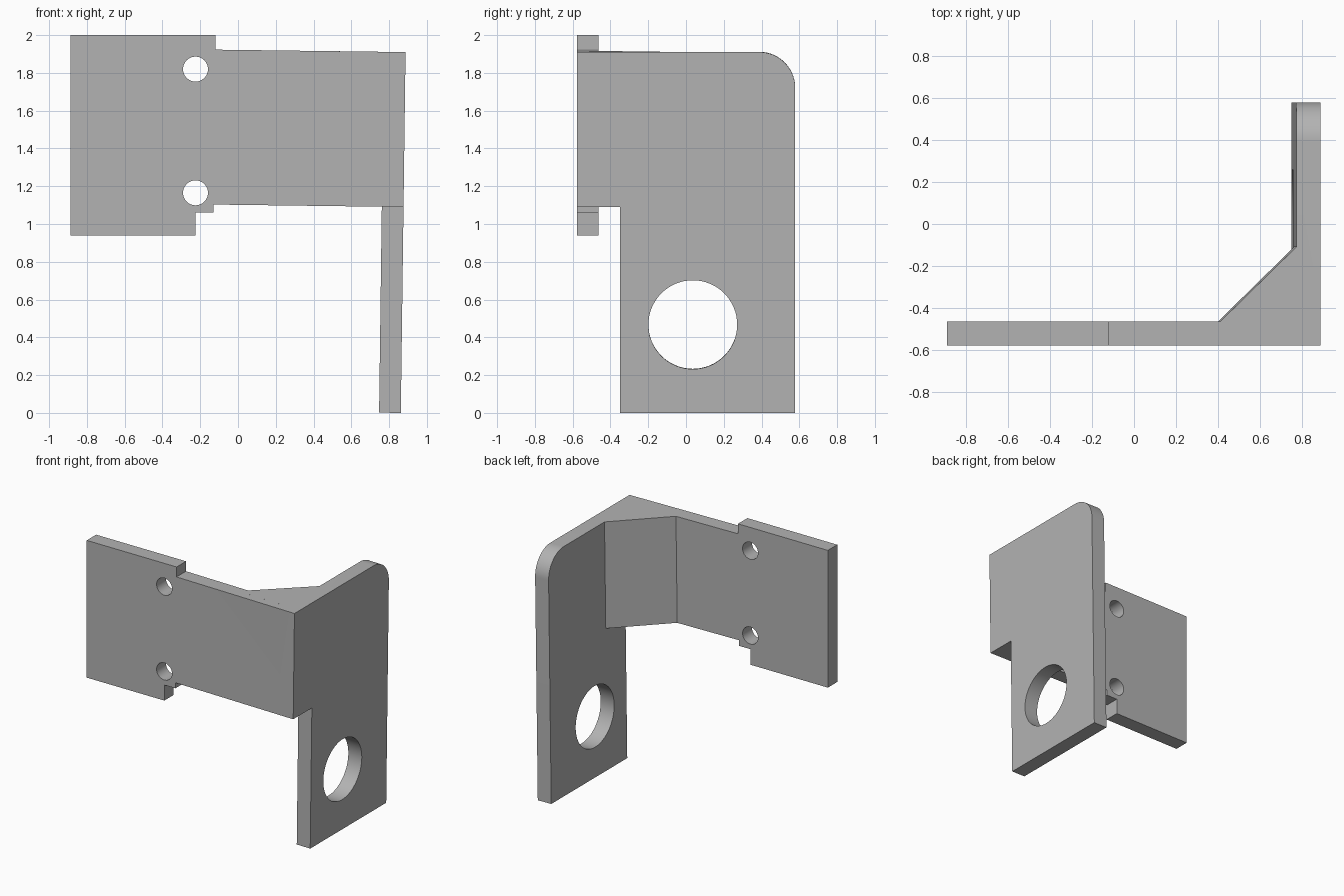
import bpy
import bmesh
from math import cos, sin, pi, radians
from mathutils import Matrix, Vector

cube = bpy.data.objects.get("Cube")
if cube:
    bpy.data.objects.remove(cube, do_unlink=True)

grey = bpy.data.materials.new("plain grey")
grey.use_nodes = True
grey.diffuse_color = (0.45, 0.45, 0.45, 1)
grey.node_tree.nodes["Principled BSDF"].inputs["Base Color"].default_value = (0.45, 0.45, 0.45, 1)

TILT = 0.0131            # slight lean of the side plate
OUTER, INNER = 0.862, 0.747
FRONT, BACK = -0.578, -0.463
LOW, HIGH = 1.09, 1.91


def prism(name, outline, axis, start, end, lean=False):
    """Extrude a 2D outline along an axis, optionally leaning it."""
    place = {"x": lambda a, b, d: (d, a, b),
             "y": lambda a, b, d: (a, d, b),
             "z": lambda a, b, d: (a, b, d)}[axis]
    bm = bmesh.new()
    face = bm.faces.new([bm.verts.new(place(a, b, start)) for a, b in outline])
    new = bmesh.ops.extrude_face_region(bm, geom=[face])["geom"]
    moved = [v for v in new if isinstance(v, bmesh.types.BMVert)]
    bmesh.ops.translate(bm, verts=moved, vec=Vector(place(0, 0, end - start)))
    if lean:
        for v in bm.verts:
            x, y, z = v.co
            v.co = (x + TILT * z, y, z - TILT * (x - OUTER))
    bmesh.ops.recalc_face_normals(bm, faces=bm.faces)
    mesh = bpy.data.meshes.new(name)
    bm.to_mesh(mesh)
    bm.free()
    mesh.materials.append(grey)
    obj = bpy.data.objects.new(name, mesh)
    bpy.context.collection.objects.link(obj)
    return obj


def arc(cx, cy, radius, first, last, steps):
    angles = [first + (last - first) * i / steps for i in range(steps + 1)]
    return [(cx + radius * cos(t), cy + radius * sin(t)) for t in angles]


def circle(cx, cy, radius, steps=64):
    return arc(cx, cy, radius, 0, 2 * pi, steps)[:-1]


def combine(target, other, operation):
    mod = target.modifiers.new(operation.lower(), "BOOLEAN")
    mod.operation, mod.solver, mod.object = operation, "EXACT", other
    bpy.context.view_layer.objects.active = target
    bpy.ops.object.modifier_apply(modifier=mod.name)
    bpy.data.objects.remove(other, do_unlink=True)


# Front plate with its stepped mounting tab
bracket = prism("angle_bracket", [
    (-0.888, 0.94), (-0.225, 0.94), (-0.225, 1.06), (-0.13, 1.06), (-0.13, 1.103),
    (OUTER + TILT * LOW, LOW), (OUTER + TILT * HIGH, HIGH),
    (-0.12, 1.923), (-0.12, 2.0), (-0.888, 2.0)], "y", FRONT, BACK)

# Leaning side plate with one rounded corner
side = prism("side_plate", [(FRONT, LOW), (-0.35, LOW), (-0.35, 0), (0.578, 0)]
             + arc(0.388, HIGH - 0.19, 0.19, 0, pi / 2, 20)
             + [(FRONT, HIGH)], "x", INNER, OUTER, lean=True)
combine(bracket, side, "UNION")

# Diagonal corner brace
brace = prism("corner_brace", [(0.385, BACK), (0.385, BACK - 0.05), (INNER + 0.05, BACK - 0.05),
                               (INNER + 0.05, -0.108), (INNER, -0.108)],
              "z", LOW, HIGH, lean=True)
combine(bracket, brace, "UNION")

# Two screw holes and the large side hole
for z in (1.82, 1.165):
    combine(bracket, prism("screw_hole", circle(-0.225, z, 0.066), "y", -0.7, -0.3), "DIFFERENCE")
combine(bracket, prism("side_hole", circle(0.036, 0.467, 0.235), "x", 0.6, 1.0, lean=True), "DIFFERENCE")

# Smooth the curved walls, keep the edges sharp
bpy.ops.object.select_all(action="DESELECT")
bracket.select_set(True)
bpy.context.view_layer.objects.active = bracket
bpy.ops.object.shade_smooth_by_angle(angle=radians(30))
